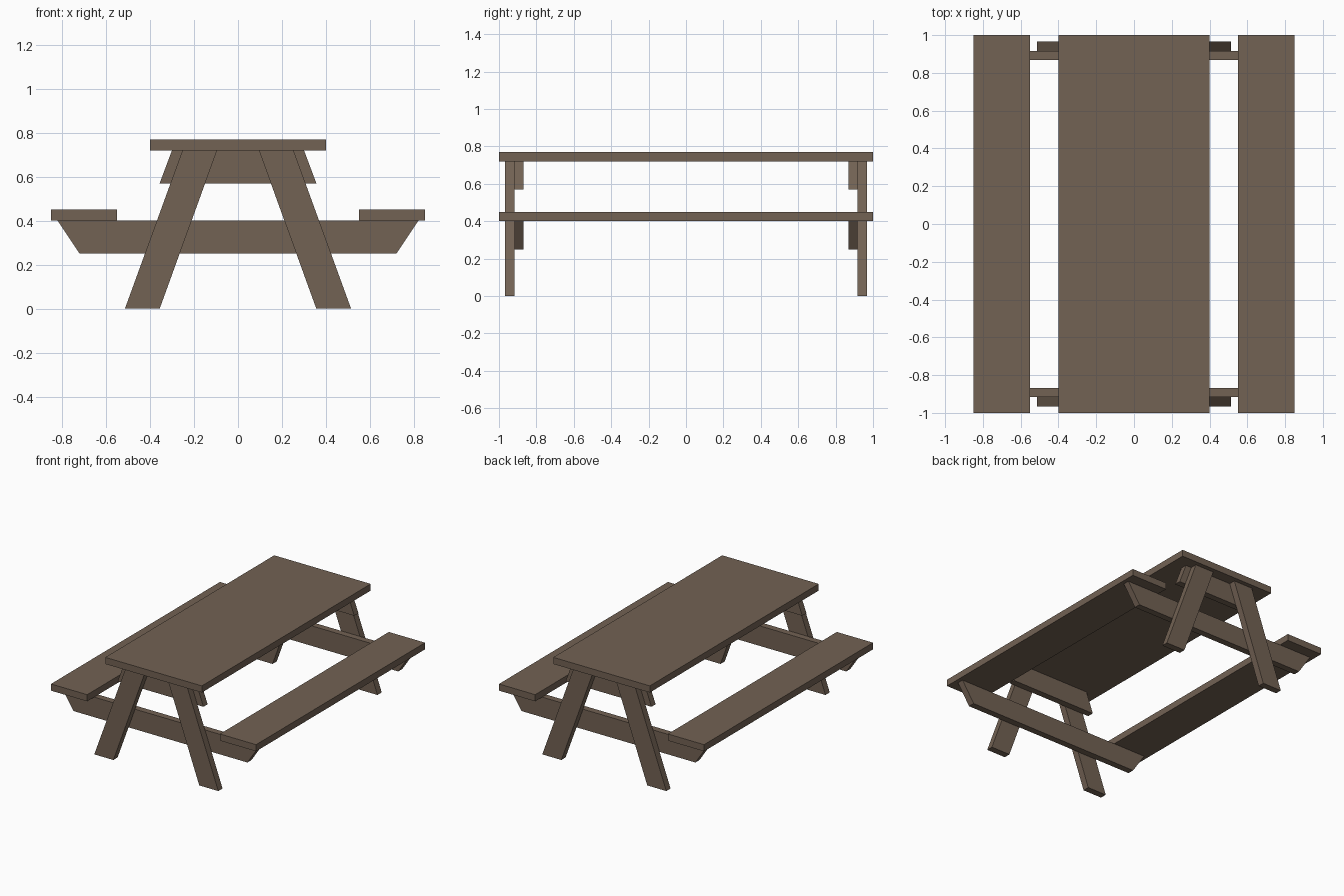
import bpy

if "Cube" in bpy.data.objects:
    bpy.data.objects.remove(bpy.data.objects["Cube"])

wood = bpy.data.materials.new("brown wood")
wood.diffuse_color = (0.17, 0.122, 0.088, 1)
wood.use_nodes = True
wood.node_tree.nodes["Principled BSDF"].inputs["Base Color"].default_value = wood.diffuse_color


def plank(name, profile, y0, y1):
    """Extrude an x-z outline from y0 to y1."""
    n = len(profile)
    verts = [(x, y, z) for y in (y0, y1) for x, z in profile]
    faces = [list(range(n)), list(range(2 * n - 1, n - 1, -1))]
    faces += [[(i + 1) % n, i, i + n, (i + 1) % n + n] for i in range(n)]
    mesh = bpy.data.meshes.new(name)
    mesh.from_pydata(verts, [], faces)
    # mirrored outlines run the other way, so flip them outward
    area = sum(profile[i][0] * profile[(i + 1) % n][1]
               - profile[(i + 1) % n][0] * profile[i][1] for i in range(n))
    if area < 0:
        mesh.flip_normals()
    mesh.materials.append(wood)
    obj = bpy.data.objects.new(name, mesh)
    bpy.context.collection.objects.link(obj)
    return obj


def trapezoid(bottom, top, z0, z1):
    return [(-bottom, z0), (bottom, z0), (top, z1), (-top, z1)]


# table top
plank("table_top", trapezoid(0.40, 0.40, 0.72, 0.77), -1, 1)

# benches on both sides
for side, s in (("left", -1), ("right", 1)):
    plank(side + "_seat",
          [(s * 0.55, 0.40), (s * 0.85, 0.40), (s * 0.85, 0.45), (s * 0.55, 0.45)], -1, 1)

# end frames: slanted legs outside, cross beams inside
for end, e in (("front", -1), ("back", 1)):
    outer = sorted((e * 0.967, e * 0.917))
    inner = sorted((e * 0.917, e * 0.868))
    for side, s in (("left", -1), ("right", 1)):
        plank(f"{end}_{side}_leg",
              [(s * 0.356, 0), (s * 0.514, 0), (s * 0.252, 0.72), (s * 0.095, 0.72)], *outer)
    plank(end + "_top_brace", trapezoid(0.356, 0.30, 0.57, 0.72), *inner)
    plank(end + "_seat_beam", trapezoid(0.72, 0.82, 0.25, 0.40), *inner)
